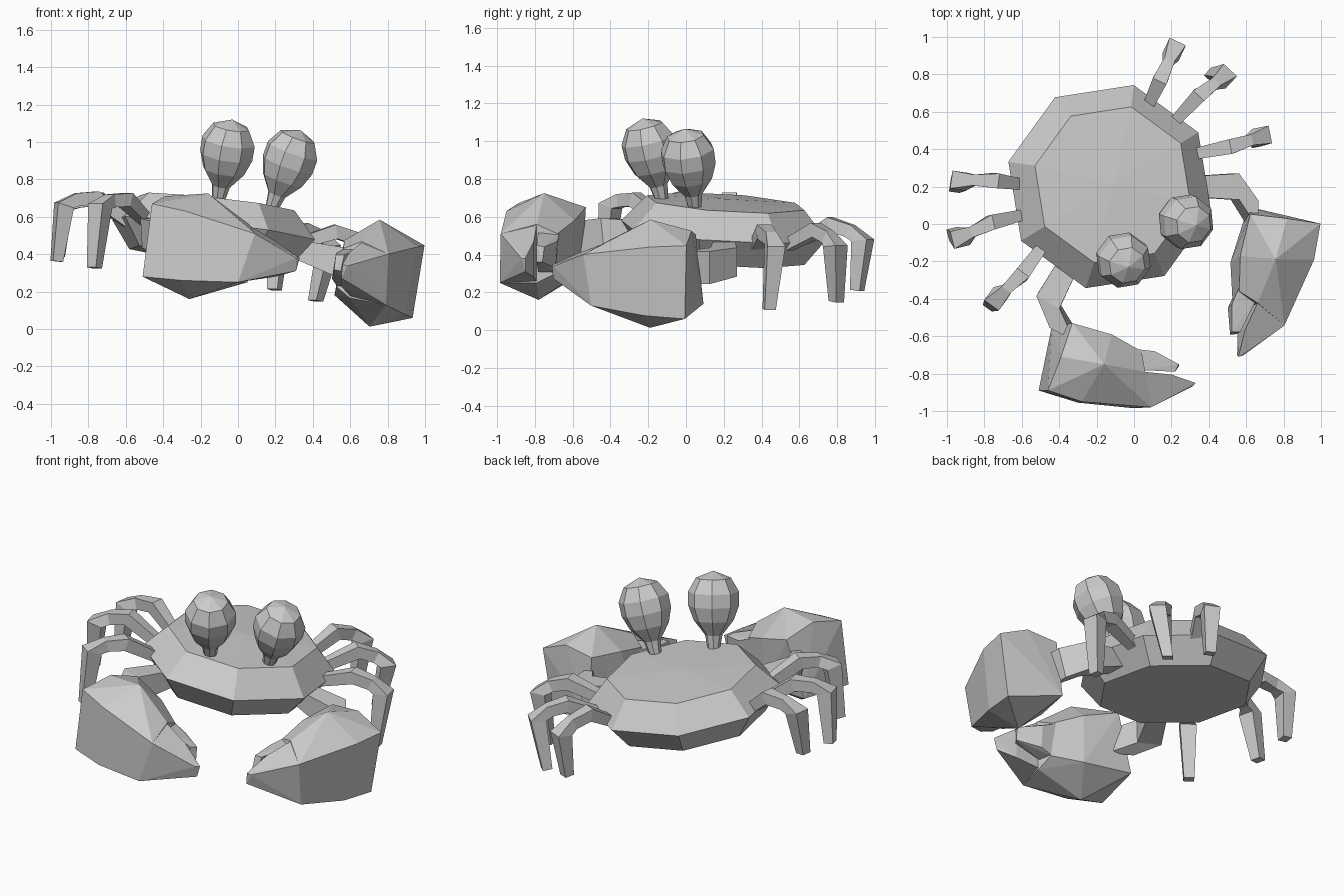
import bpy, bmesh, math
from mathutils import Vector

cube = bpy.data.objects.get("Cube")
if cube:
    bpy.data.objects.remove(cube, do_unlink=True)

shell = bpy.data.materials.new("plain_grey")
shell.use_nodes = True
GREY = (0.6, 0.6, 0.6, 1)
shell.diffuse_color = GREY
shell.node_tree.nodes["Principled BSDF"].inputs["Base Color"].default_value = GREY

# The crab stands turned and tilted: its own axes and centre
CENTRE = Vector((-0.13, 0.2, 0.53))
SIDE = Vector((0.843, 0.516, -0.129)).normalized()
FRONT = Vector((0.522, -0.853, 0)).normalized()
UP = FRONT.cross(SIDE)
Z = Vector((0, 0, 1))


def mirrored(p):
    """Reflect a point across the crab's own plane of symmetry."""
    p = Vector(p)
    return p - 2 * (p - CENTRE).dot(SIDE) * SIDE


def finish(name, bm):
    bmesh.ops.recalc_face_normals(bm, faces=bm.faces)
    mesh = bpy.data.meshes.new(name)
    bm.to_mesh(mesh)
    bm.free()
    mesh.materials.append(shell)
    obj = bpy.data.objects.new(name, mesh)
    bpy.context.collection.objects.link(obj)


def loft(name, rings, tip=None):
    """Skin rings of points; close with flat caps, or a point at the end."""
    bm = bmesh.new()
    loops = [[bm.verts.new(p) for p in ring] for ring in rings]
    n = len(loops[0])
    for a, b in zip(loops, loops[1:]):
        for i in range(n):
            j = (i + 1) % n
            bm.faces.new((a[i], a[j], b[j], b[i]))
    bm.faces.new(loops[0])
    if tip is None:
        bm.faces.new(loops[-1])
    else:
        t = bm.verts.new(tip)
        for i in range(n):
            bm.faces.new((loops[-1][i], loops[-1][(i + 1) % n], t))
    finish(name, bm)


def ring(centre, u, v, r, n, phase=0.0):
    return [centre + r * (u * math.cos(a) + v * math.sin(a))
            for a in (phase + math.tau * i / n for i in range(n))]


def limb(name, path, sizes):
    """Square tube along a path; sizes are half (width, height)."""
    path = [Vector(p) for p in path]
    across = (path[1] - path[0]).cross(Z).normalized()
    rings = []
    for i, (p, (w, h)) in enumerate(zip(path, sizes)):
        t = path[min(i + 1, len(path) - 1)] - path[max(i - 1, 0)]
        up = across.cross(t).normalized()
        rings.append([p + across * w * a + up * h * b
                      for a, b in ((1, 1), (-1, 1), (-1, -1), (1, -1))])
    loft(name, rings)


def hull(name, points):
    bm = bmesh.new()
    for p in points:
        bm.verts.new(p)
    res = bmesh.ops.convex_hull(bm, input=bm.verts)
    loose = {g for g in res["geom_interior"] if isinstance(g, bmesh.types.BMVert)}
    bmesh.ops.delete(bm, geom=list(loose), context='VERTS')
    bmesh.ops.dissolve_limit(bm, angle_limit=math.radians(4),
                             verts=bm.verts, edges=bm.edges)
    finish(name, bm)


# Eight-sided body shell with a nearly flat top
loft("body", [ring(CENTRE + UP * h, SIDE, FRONT, r, 8)
              for r, h in ((0.45, -0.145), (0.56, 0), (0.43, 0.145))],
     CENTRE + UP * 0.165)

# Eyes on stalks: (distance along the axis, radius)
EYE = ((0, 0.03), (0.11, 0.05), (0.195, 0.115), (0.28, 0.146), (0.36, 0.146), (0.44, 0.1))


def eye(name, base, top):
    axis = (top - base).normalized()
    u = axis.cross(FRONT).normalized()
    v = axis.cross(u)
    loft(name, [ring(base + axis * d, u, v, r, 8) for d, r in EYE], top)


eye_base, eye_top = Vector((-0.11, -0.12, 0.66)), Vector((-0.03, -0.23, 1.12))
eye("right_eye", eye_base, eye_top)
eye("left_eye", mirrored(eye_base), mirrored(eye_top))

# Claw pieces, given for the right side
CLAW = {
    "claw_palm": (
        (-0.39, -0.71, 0.71), (-0.46, -0.89, 0.67), (-0.51, -0.89, 0.28),
        (-0.26, -0.78, 0.16), (-0.44, -0.55, 0.3), (-0.33, -0.53, 0.65),
        (-0.16, -0.75, 0.725), (-0.28, -0.95, 0.63), (-0.3, -0.955, 0.26),
        (-0.12, -0.59, 0.58), (-0.13, -0.6, 0.28),
        (0.09, -0.98, 0.51), (0.0, -0.985, 0.25), (0.04, -0.68, 0.51),
        (0.04, -0.69, 0.3), (0.06, -0.79, 0.56), (0.05, -0.79, 0.25)),
    "claw_fixed_finger": (
        (0.05, -0.79, 0.56), (0.09, -0.98, 0.51), (0.0, -0.985, 0.25),
        (0.05, -0.79, 0.26), (0.2, -0.805, 0.47), (0.2, -0.805, 0.28),
        (0.33, -0.85, 0.38), (0.31, -0.85, 0.31), (0.31, -0.87, 0.38)),
    "claw_moving_finger": (
        (0.02, -0.67, 0.51), (0.02, -0.78, 0.53), (0.02, -0.69, 0.3),
        (0.02, -0.78, 0.3), (0.11, -0.68, 0.47), (0.11, -0.69, 0.33),
        (0.24, -0.75, 0.44), (0.22, -0.79, 0.45), (0.24, -0.76, 0.36),
        (0.22, -0.79, 0.36)),
}
for part, pts in CLAW.items():
    hull("right_" + part, pts)
    hull("left_" + part, [mirrored(p) for p in pts])

# Arms and walking legs, given for the left side
ARM = ((0.3, 0.2, 0.43), (0.54, 0.2, 0.36), (0.64, 0.05, 0.33))
ARM_SIZES = ((0.055, 0.05), (0.07, 0.08), (0.075, 0.09))
# Each leg: hip, raised joint, knee, foot; a waist is added before the knee
LEGS = {
    "back_leg": ((0.07, 0.62, 0.47), (0.14, 0.77, 0.56), (0.215, 0.935, 0.475), (0.195, 0.905, 0.21)),
    "middle_leg": ((0.21, 0.54, 0.45), (0.35, 0.69, 0.53), (0.485, 0.79, 0.445), (0.415, 0.795, 0.15)),
    "front_leg": ((0.3, 0.37, 0.45), (0.52, 0.415, 0.52), (0.685, 0.47, 0.44), (0.65, 0.44, 0.11)),
}
LEG_SIZES = ((0.028, 0.03), (0.04, 0.038), (0.029, 0.035), (0.048, 0.045), (0.03, 0.028))

limb("left_arm", ARM, ARM_SIZES)
limb("right_arm", [mirrored(p) for p in ARM], ARM_SIZES)
for part, points in LEGS.items():
    hip, joint, knee, foot = map(Vector, points)
    path = (hip, joint, joint.lerp(knee, 0.6) + Z * 0.015, knee, foot)
    limb("left_" + part, path, LEG_SIZES)
    limb("right_" + part, [mirrored(p) for p in path], LEG_SIZES)
